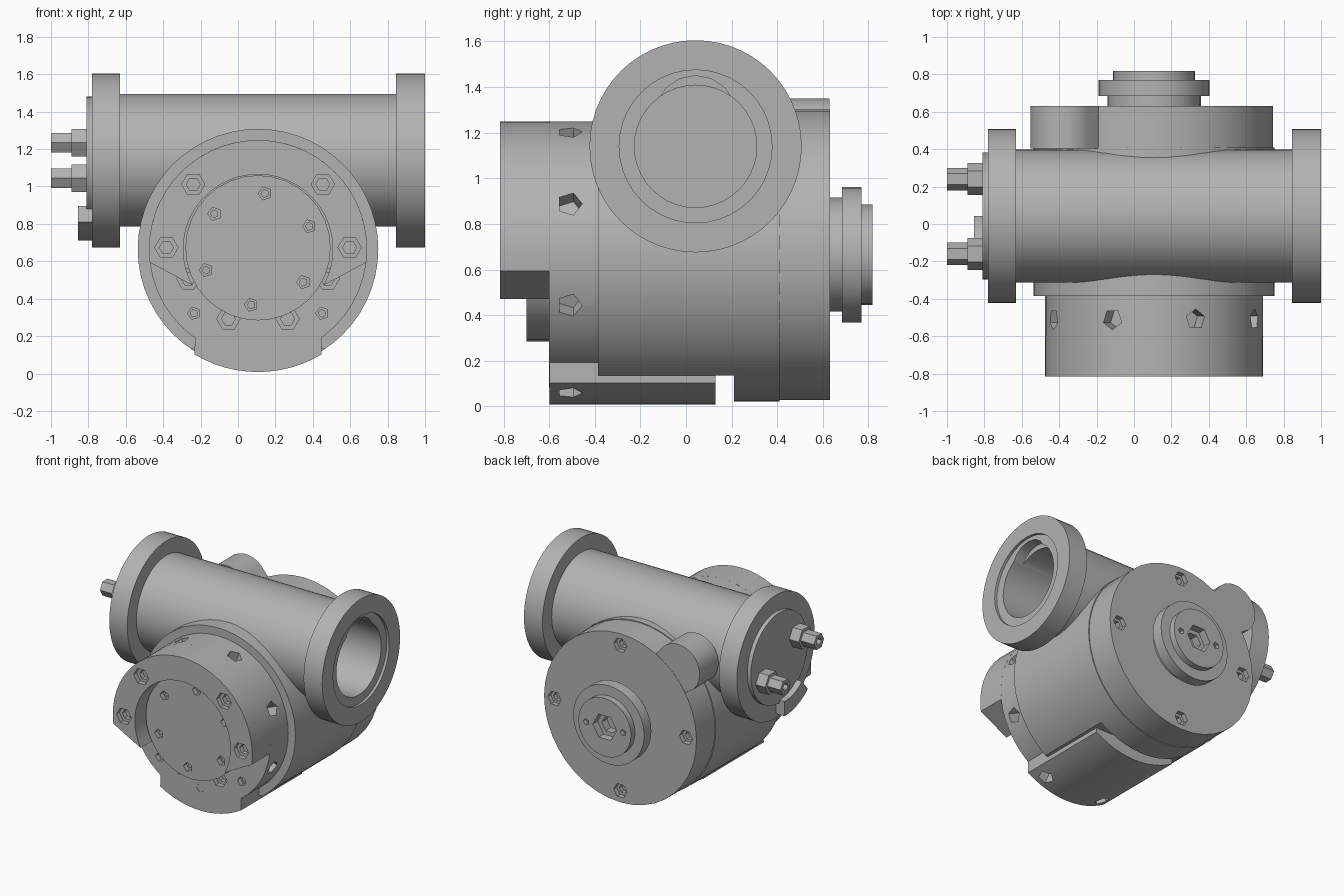
import bpy, bmesh, math
from mathutils import Vector

old = bpy.data.objects.get("Cube")
if old:
    bpy.data.objects.remove(old)

metal = bpy.data.materials.new("grey_metal")
metal.use_nodes = True
GREY = (0.45, 0.45, 0.45, 1)
metal.diffuse_color = GREY
metal.node_tree.nodes["Principled BSDF"].inputs["Base Color"].default_value = GREY

X, Y, Z = Vector((1, 0, 0)), Vector((0, 1, 0)), Vector((0, 0, 1))
CX, CZ = 0.107, 0.665          # main housing axis, along y
PY, PZ = 0.042, 1.14           # pipe axis, along x


def finish(name, bm):
    bmesh.ops.recalc_face_normals(bm, faces=bm.faces[:])
    mesh = bpy.data.meshes.new(name)
    bm.to_mesh(mesh)
    bm.free()
    mesh.materials.append(metal)
    obj = bpy.data.objects.new(name, mesh)
    bpy.context.collection.objects.link(obj)
    return obj


def add_turned(bm, profile, origin, axis, sides):
    """Revolve (radius, height) pairs around an axis, capping both ends."""
    rot = axis.to_track_quat('Z', 'Y')
    rings = []
    for r, h in profile:
        ring = []
        for i in range(sides):
            a = math.tau * i / sides
            p = Vector((r * math.cos(a), r * math.sin(a), h))
            ring.append(bm.verts.new(Vector(origin) + rot @ p))
        rings.append(ring)
    for lo, hi in zip(rings, rings[1:]):
        for i in range(sides):
            j = (i + 1) % sides
            bm.faces.new((lo[i], lo[j], hi[j], hi[i]))
    bm.faces.new(rings[0])
    bm.faces.new(rings[-1])


def turned(name, profile, origin, axis, sides=48):
    bm = bmesh.new()
    add_turned(bm, profile, origin, axis, sides)
    return finish(name, bm)


def prism(name, pts, start, end, axis=Y):
    """Extrude an outline: (x, z) along y, or (y, z) along x."""
    bm = bmesh.new()
    place = (lambda u, v, d: (u, d, v)) if axis == Y else (lambda u, v, d: (d, u, v))
    lo = [bm.verts.new(place(u, v, start)) for u, v in pts]
    hi = [bm.verts.new(place(u, v, end)) for u, v in pts]
    for i in range(len(pts)):
        j = (i + 1) % len(pts)
        bm.faces.new((lo[i], lo[j], hi[j], hi[i]))
    bm.faces.new(lo)
    bm.faces.new(hi)
    return finish(name, bm)


def arc(cx, cz, r, a0, a1, n):
    angles = [math.radians(a0 + (a1 - a0) * i / n) for i in range(n + 1)]
    return [(cx + r * math.cos(a), cz + r * math.sin(a)) for a in angles]


def cut(obj, *cutters):
    for c in cutters:
        c.hide_render = True
        mod = obj.modifiers.new("cut", 'BOOLEAN')
        mod.operation = 'DIFFERENCE'
        mod.solver = 'EXACT'
        mod.object = c
    bpy.context.view_layer.update()
    result = obj.evaluated_get(bpy.context.evaluated_depsgraph_get())
    mesh = bpy.data.meshes.new_from_object(result)
    obj.modifiers.clear()
    obj.data = mesh


def holes(name, spots, axis, radius, sides=6, depth=0.07, pilot=0.6):
    """Stepped bolt holes sunk from each spot along the axis."""
    bm = bmesh.new()
    steps = [(radius, -0.03), (radius, depth * 0.5),
             (radius * pilot, depth * 0.5), (radius * pilot, depth)]
    for s in spots:
        add_turned(bm, steps, s, axis, sides)
    return finish(name, bm)


def ring_spots(r, angles, y):
    return [(CX + r * math.cos(math.radians(a)), y, CZ + r * math.sin(math.radians(a)))
            for a in angles]


helpers = []

# Pipe with end flanges and a blind bore
pipe = turned("cross_pipe", [(0.465, -0.78), (0.465, -0.63), (0.355, -0.63),
              (0.355, 0.845), (0.465, 0.845), (0.465, 1.0)], (0, PY, PZ), X, 56)
bore = turned("bore_cutter", [(0.268, -0.6), (0.268, 0.98), (0.335, 0.98),
              (0.335, 1.1)], (0, PY, PZ), X, 40)
pocket = prism("pocket_cutter", arc(PY, 1.27, 0.18, 0, 180, 8), 0.9, 1.1, X)
cut(pipe, bore, pocket)

# Main housing, flattened underneath, opened where the bore passes
housing = turned("main_housing", [(0.643, -0.385), (0.643, 0.41)], (CX, 0, CZ), Y, 56)
flat = prism("underside_cutter", [(-0.9, -0.2), (1.1, -0.2), (1.1, 0.135), (-0.9, 0.135)],
             -0.7, 0.21)
cut(housing, bore, flat)

# Front collar with face holes and radial holes
collar = turned("front_collar", [(0.583, -0.6), (0.583, -0.38)], (CX, 0, CZ), Y)
face_big = holes("face_hole_cutter", ring_spots(0.405, (-157, -113, -67, -23), -0.6), Y, 0.062)
face_small = holes("small_face_hole_cutter", ring_spots(0.485, (-135, -90, -45), -0.6),
                   Y, 0.034, 5)
bm = bmesh.new()
for k in range(8):
    a = math.radians(22.5 + 45 * k)
    d = Vector((math.cos(a), 0, math.sin(a)))
    add_turned(bm, [(0.055, 0.48), (0.055, 0.75)], (CX, -0.51, CZ), d, 5)
radial = finish("radial_hole_cutter", bm)
cut(collar, face_big, face_small, radial)

# Curved foot pad
pad = prism("foot_pad", arc(CX, CZ, 0.657, -121, -59, 12) + [(CX + 0.338, 0.22), (CX - 0.338, 0.22)],
            -0.598, 0.13)
cut(pad, radial)

# Horseshoe ring on the front
shoe = prism("horseshoe_ring", arc(CX, CZ, 0.583, -7, 187, 30) + arc(CX, CZ, 0.4, 209, -29, 30),
             -0.815, -0.595)
shoe_holes = holes("shoe_hole_cutter", ring_spots(0.49, (1, 45, 135, 179), -0.815), Y, 0.062)
cut(shoe, shoe_holes)

# Front cover disc
cover = turned("front_cover", [(0.388, -0.7), (0.388, -0.59)], (CX, 0, 0.672), Y, 32)
cover_holes = holes("cover_hole_cutter", ring_spots(0.3, (24, 83, 141, 202, 263, 324), -0.7),
                    Y, 0.036, 5)
cut(cover, cover_holes)

# Rear flange and its side lobe
flange = turned("rear_flange", [(0.637, 0.4), (0.637, 0.632)], (CX, 0, CZ), Y, 40)
rear_holes = holes("rear_hole_cutter", ring_spots(0.55, (0, 90, 180, 270), 0.632), -Y, 0.055)
cut(flange, rear_holes)
prism("rear_lobe", arc(-0.375, 1.17, 0.18, 45, 225, 14) + [(-0.2, 0.85), (0, 1.0)], 0.405, 0.63)

# Rear hub with a socket
hub = turned("rear_hub", [(0.25, 0.62), (0.25, 0.685), (0.297, 0.685), (0.297, 0.77),
             (0.22, 0.77), (0.22, 0.818)], (CX, 0, CZ), Y, 32)
socket = holes("socket_cutter", [(CX, 0.82, CZ)], -Y, 0.1, 6, 0.12, 0.65)
pins = holes("pin_hole_cutter", ring_spots(0.155, (0, 180), 0.82), -Y, 0.025, 5)
cut(hub, socket, pins)

# End plate with two stepped bolts and a curved clip
turned("end_plate", [(0.34, -0.81), (0.34, -0.77)], (0, PY, PZ), X, 40)
for name, y, z in (("upper_bolt", -0.16, 1.235), ("lower_bolt", 0.24, 1.045)):
    turned(name, [(0.085, 0.8), (0.085, 0.89), (0.06, 0.89), (0.06, 1.0),
                  (0.03, 1.0), (0.03, 0.95)], (0, y, z), -X, 6)
prism("end_clip", arc(PY, PZ, 0.43, -90, -130, 8) + arc(PY, PZ, 0.32, -130, -90, 8),
      -0.855, -0.775, X)

# Clear away the cutters, then shade
for obj in [o for o in bpy.data.objects if o.name.endswith("_cutter")]:
    bpy.data.objects.remove(obj)
bpy.ops.object.select_all(action='DESELECT')
for obj in bpy.context.collection.objects:
    if obj.type == 'MESH':
        obj.select_set(True)
        bpy.context.view_layer.objects.active = obj
bpy.ops.object.shade_smooth_by_angle(angle=math.radians(25))
